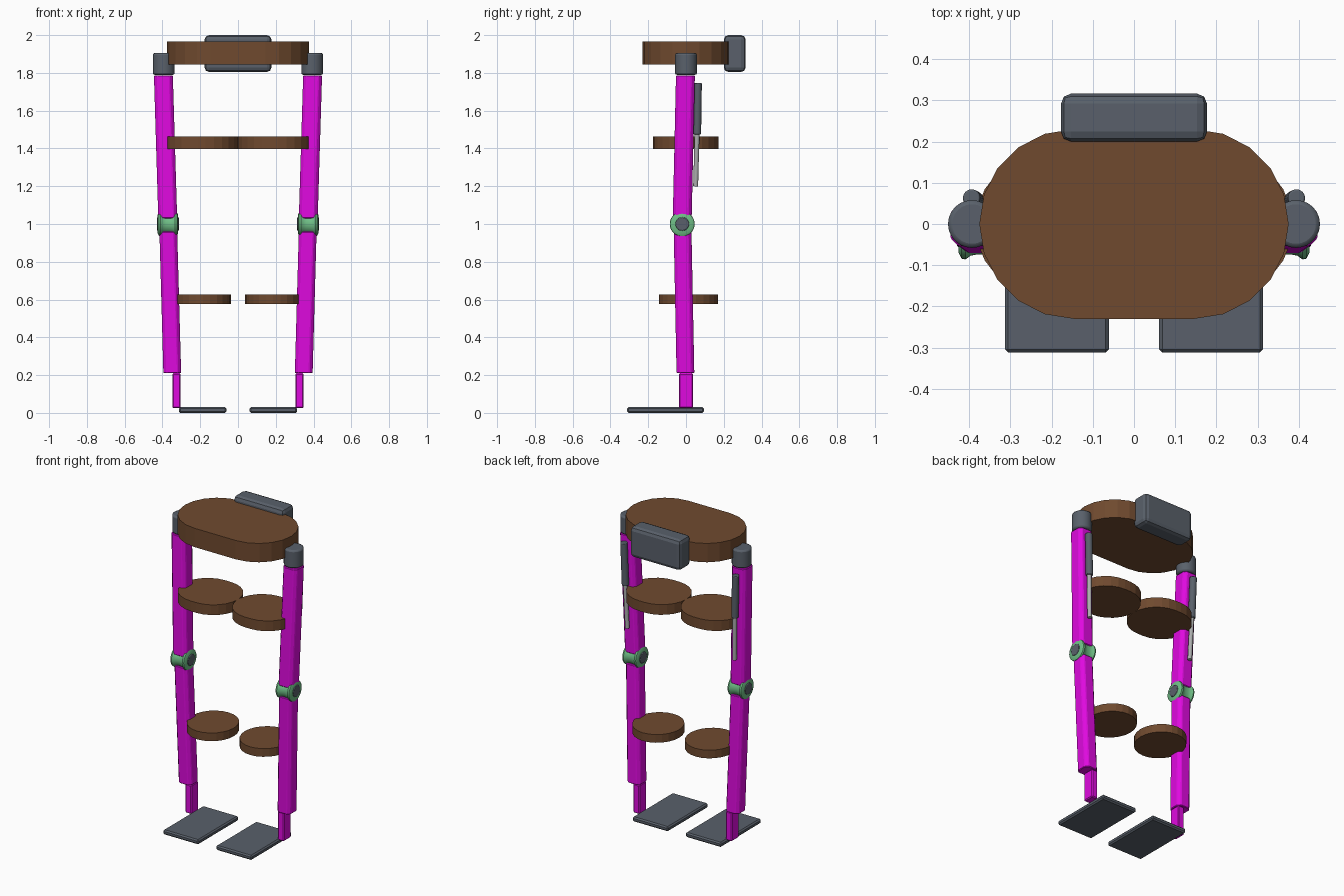
import bpy
import bmesh
from math import pi, cos, sin
from mathutils import Vector, Matrix

cube = bpy.data.objects.get("Cube")
if cube:
    bpy.data.objects.remove(cube)


def material(name, rgb):
    m = bpy.data.materials.new(name)
    m.use_nodes = True
    m.diffuse_color = (*rgb, 1)
    m.node_tree.nodes["Principled BSDF"].inputs["Base Color"].default_value = (*rgb, 1)
    return m


MAGENTA = material("magenta_frame", (0.74, 0.003, 0.74))
BROWN = material("brown_leather", (0.16, 0.068, 0.028))
GREY = material("slate_grey", (0.10, 0.118, 0.145))
GREEN = material("joint_green", (0.16, 0.52, 0.24))
SILVER = material("silver_rod", (0.42, 0.43, 0.43))


def finish(name, bm, mat, bevel=0, segments=1, smooth=False):
    bmesh.ops.recalc_face_normals(bm, faces=bm.faces)
    mesh = bpy.data.meshes.new(name)
    bm.to_mesh(mesh)
    bm.free()
    mesh.materials.append(mat)
    ob = bpy.data.objects.new(name, mesh)
    bpy.context.collection.objects.link(ob)
    if bevel:
        mod = ob.modifiers.new("edge_bevel", "BEVEL")
        mod.width = bevel
        mod.segments = segments
        mod.limit_method = "ANGLE"
    if smooth:
        bpy.ops.object.select_all(action="DESELECT")
        ob.select_set(True)
        bpy.context.view_layer.objects.active = ob
        bpy.ops.object.shade_smooth_by_angle(angle=pi / 5)
    return ob


def box(name, lo, hi, mat, bevel, segments=1):
    lo, hi = Vector(lo), Vector(hi)
    bm = bmesh.new()
    bmesh.ops.create_cube(bm, size=1)
    bmesh.ops.scale(bm, vec=hi - lo, verts=bm.verts)
    bmesh.ops.translate(bm, vec=(lo + hi) / 2, verts=bm.verts)
    return finish(name, bm, mat, bevel, segments)


def rod(name, start, end, radius, mat, bevel=0):
    start, end = Vector(start), Vector(end)
    axis = end - start
    turn = axis.to_track_quat("Z", "Y").to_matrix().to_4x4()
    bm = bmesh.new()
    bmesh.ops.create_cone(bm, cap_ends=True, segments=24, radius1=radius, radius2=radius,
                          depth=axis.length,
                          matrix=Matrix.Translation((start + end) / 2) @ turn)
    return finish(name, bm, mat, bevel, 2, True)


def prism(name, rings, mat, bevel=0, smooth=False):
    """Skin a stack of point rings and cap both ends."""
    bm = bmesh.new()
    loops = [[bm.verts.new(p) for p in ring] for ring in rings]
    for a, b in zip(loops, loops[1:]):
        for i in range(len(a)):
            j = (i + 1) % len(a)
            bm.faces.new((a[i], a[j], b[j], b[i]))
    bm.faces.new(loops[0])
    bm.faces.new(loops[-1])
    return finish(name, bm, mat, bevel, 1, smooth)


def pad(name, centre, half_x, half_y, z0, z1, steps):
    """Flat pad with rounded ends."""
    r = min(half_x, half_y)
    sx, sy = half_x - r, half_y - r
    outline = []
    for k in range(2):
        for i in range(steps + 1):
            a = -pi / 2 + pi * (k + i / steps)
            side = 1 if k == 0 else -1
            outline.append((centre[0] + r * cos(a) + side * sx,
                            centre[1] + (r + sy) * sin(a)))
    if sx < 0.001:
        outline = outline[:steps] + outline[steps + 1:-1]
    return prism(name, [[(x, y, z) for x, y in outline] for z in (z0, z1)], BROWN)


def link(name, bottom, top, width, chamfer):
    """Leaning square beam with chamfered long edges."""
    h, c = width / 2, width / 2 - chamfer
    section = [(h, -c), (h, c), (c, h), (-c, h), (-h, c), (-h, -c), (-c, -h), (c, -h)]
    return prism(name, [[(p[0] + x, p[1] + y, p[2]) for x, y in section]
                        for p in (bottom, top)], MAGENTA, 0.004)


# Waist belt and back pack
pad("waist_belt", (0, 0), 0.375, 0.23, 1.845, 1.965, 10)
box("back_pack", (-0.177, 0.2, 1.805), (0.177, 0.316, 2.0), GREY, 0.024, 2)

for side, s in (("left", 1), ("right", -1)):
    # Hip housing
    rod(side + "_hip_housing", (s * 0.393, 0, 1.79), (s * 0.393, 0, 1.905), 0.058, GREY, 0.01)

    # Leg beams
    link(side + "_thigh_beam", (s * 0.372, -0.02, 1.03), (s * 0.395, -0.003, 1.787), 0.1, 0.018)
    link(side + "_shank_beam", (s * 0.348, -0.003, 0.21), (s * 0.369, -0.018, 0.96), 0.094, 0.018)
    box(side + "_ankle_beam", (s * 0.326 - 0.022, -0.037, 0.025),
        (s * 0.326 + 0.022, 0.037, 0.21), MAGENTA, 0.006)

    # Knee spool turned about the sideways axis
    half = [(0.01, 0.054), (0.025, 0.057), (0.038, 0.066), (0.047, 0.064), (0.054, 0.05)]
    profile = [(-x, r) for x, r in reversed(half)] + half
    rings = [[(s * 0.371 + x, -0.02 + r * cos(2 * pi * i / 32), 1 + r * sin(2 * pi * i / 32))
              for i in range(32)] for x, r in profile]
    prism(side + "_knee_joint", rings, GREEN, smooth=True)
    rod(side + "_knee_axle", (s * 0.371 - 0.058, -0.02, 1), (s * 0.371 + 0.058, -0.02, 1),
        0.036, GREY, 0.004)

    # Actuator behind the thigh
    rod(side + "_actuator_body", (s * 0.386, 0.059, 1.475), (s * 0.394, 0.063, 1.747),
        0.021, GREY, 0.004)
    rod(side + "_actuator_rod", (s * 0.378, 0.051, 1.2), (s * 0.387, 0.059, 1.49), 0.013, SILVER)

    # Leg cuffs
    pad(side + "_thigh_cuff", (s * 0.192, -0.002), 0.193, 0.173, 1.398, 1.463, 12)
    pad(side + "_shank_cuff", (s * 0.186, 0.013), 0.148, 0.157, 0.576, 0.628, 12)

    # Foot plate
    box(side + "_foot_plate", (s * 0.187 - 0.126, -0.312, 0), (s * 0.187 + 0.126, 0.095, 0.03),
        GREY, 0.008)
